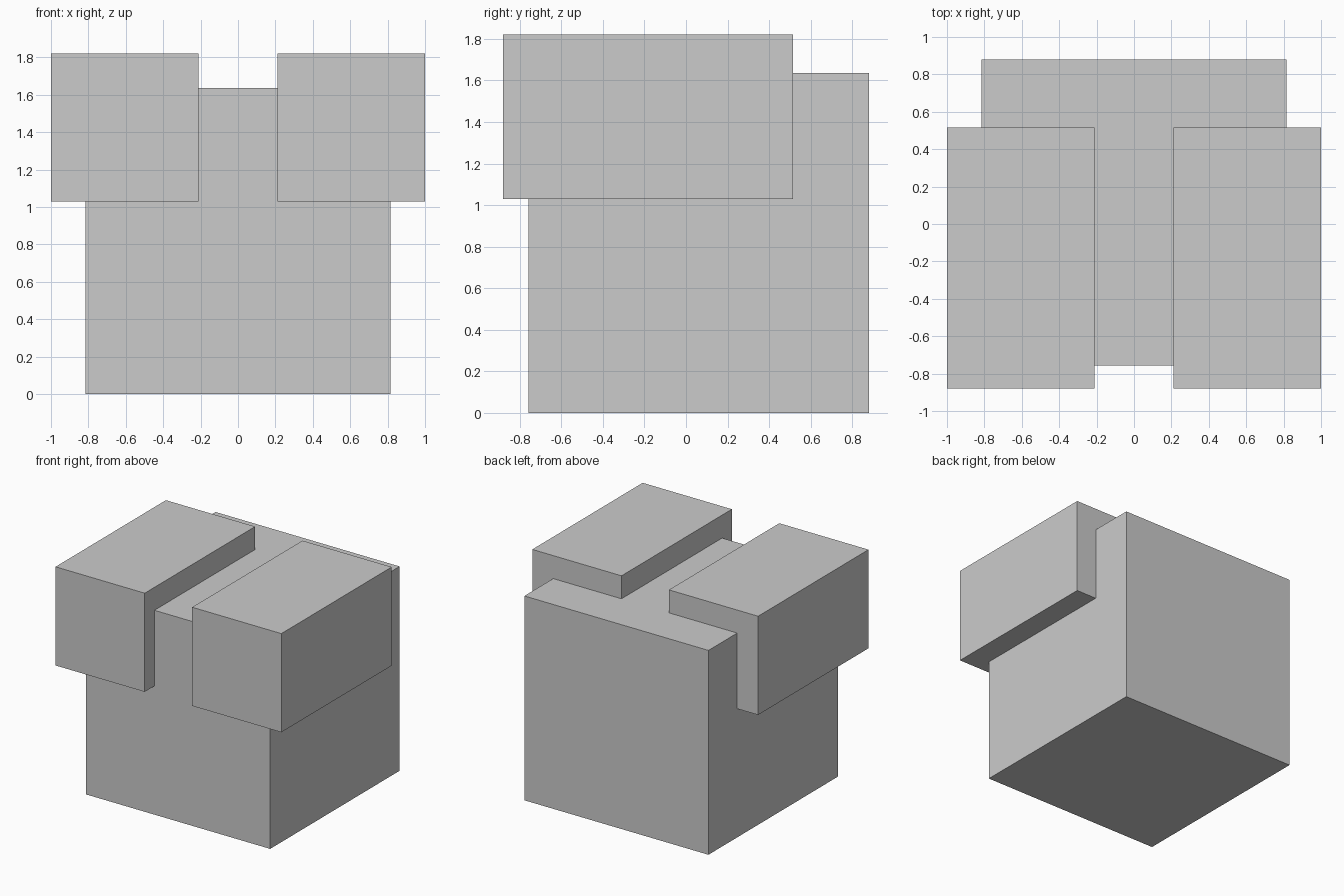
import bpy
from mathutils import Vector

if "Cube" in bpy.data.objects:
    bpy.data.objects.remove(bpy.data.objects["Cube"])


def box(name, low, high):
    """Axis-aligned box from its low corner to its high corner."""
    low, high = Vector(low), Vector(high)
    bpy.ops.mesh.primitive_cube_add(size=1)
    obj = bpy.context.object
    obj.name = name
    for v in obj.data.vertices:
        v.co = (low + high) / 2 + v.co * (high - low)
    return obj


# Main body
box("body", (-0.815, -0.757, 0), (0.815, 0.88, 1.636))

# Overhanging upper blocks, mirrored left and right
blocks = box("upper_blocks", (0.21, -0.88, 1.03), (1.0, 0.516, 1.82))
mirror = blocks.modifiers.new("mirror", "MIRROR")
mirror.use_axis[0] = True
